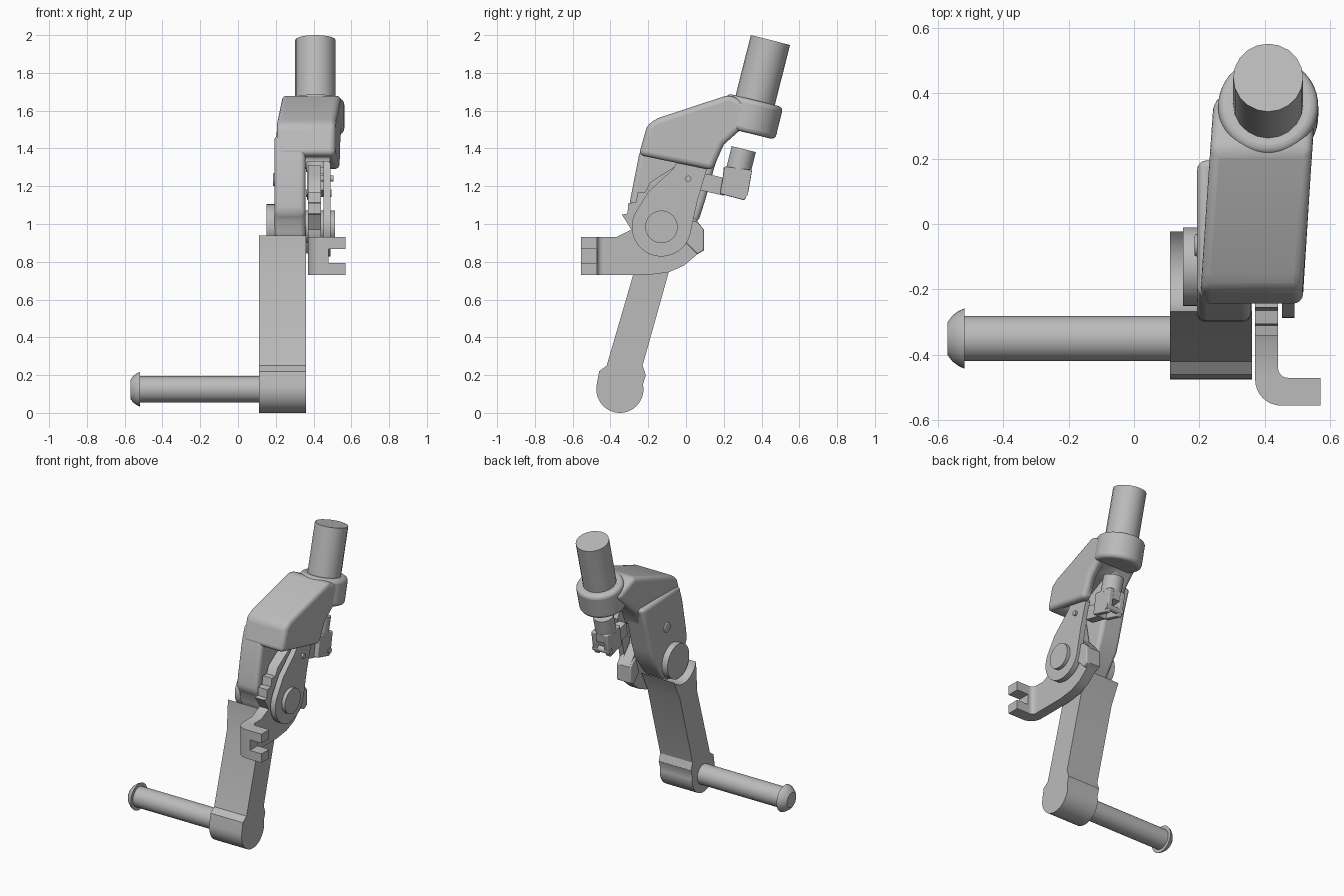
import bpy, bmesh
from math import sin, cos, radians
from mathutils import Vector, Matrix

if "Cube" in bpy.data.objects:
    bpy.data.objects.remove(bpy.data.objects["Cube"])

metal = bpy.data.materials.new("plain_grey_metal")
metal.use_nodes = True
GREY = (0.5, 0.5, 0.5, 1)
metal.diffuse_color = GREY
metal.node_tree.nodes["Principled BSDF"].inputs["Base Color"].default_value = GREY

PIVOT = (-0.13, 0.985)
TILT = Vector((0, 0.24, 0.97)).normalized()


def finish(name, bm, bevel=0, cutter=None):
    bmesh.ops.recalc_face_normals(bm, faces=bm.faces)
    mesh = bpy.data.meshes.new(name)
    bm.to_mesh(mesh)
    bm.free()
    mesh.materials.append(metal)
    ob = bpy.data.objects.new(name, mesh)
    bpy.context.collection.objects.link(ob)
    if bevel:
        mod = ob.modifiers.new("rounding", "BEVEL")
        mod.width = bevel
        mod.segments = 4
        mod.angle_limit = radians(35)
    if cutter:
        mod = ob.modifiers.new("slot", "BOOLEAN")
        mod.operation = "DIFFERENCE"
        mod.object = cutter
        mod.solver = "EXACT"
    bpy.ops.object.select_all(action="DESELECT")
    ob.select_set(True)
    bpy.context.view_layer.objects.active = ob
    bpy.ops.object.shade_smooth_by_angle(angle=radians(30))
    return ob


def arc(centre, r, a0, a1, n=14):
    angles = [radians(a0 + (a1 - a0) * i / n) for i in range(n + 1)]
    return [(centre[0] + r * cos(a), centre[1] + r * sin(a)) for a in angles]


def prism(name, profile, x0, x1, bevel=0, lean=0, cutter=None):
    """Side profile (y, z) extruded across x; lean shifts x towards the rear."""
    bm = bmesh.new()
    rows = [[bm.verts.new((x + lean * max(0, y + 0.2), y, z)) for y, z in profile]
            for x in (x0, x1)]
    bm.faces.new(rows[0])
    bm.faces.new(rows[1])
    n = len(profile)
    for i in range(n):
        j = (i + 1) % n
        bm.faces.new((rows[0][i], rows[0][j], rows[1][j], rows[1][i]))
    return finish(name, bm, bevel, cutter)


def rod(name, start, end, r0, r1=None, bevel=0, sides=40):
    start, end = Vector(start), Vector(end)
    axis = end - start
    bm = bmesh.new()
    turn = axis.to_track_quat("Z", "Y").to_matrix().to_4x4()
    bmesh.ops.create_cone(bm, cap_ends=True, segments=sides, radius1=r0,
                          radius2=r0 if r1 is None else r1, depth=axis.length,
                          matrix=Matrix.Translation((start + end) / 2) @ turn)
    return finish(name, bm, bevel)


def cross_rod(name, x0, x1, centre, r, bevel=0):
    return rod(name, (x0, *centre), (x1, *centre), r, bevel=bevel)


# Lower arm with rounded foot and a saddle under the pivot
foot = (-0.35, 0.125)
prism("lower_arm",
      arc(PIVOT, 0.145, 198, 318) + [(-0.09, 0.75), (-0.23, 0.25), (-0.213, 0.2)]
      + arc(foot, 0.125, 12, -190, 24) + [(-0.46, 0.22), (-0.42, 0.25), (-0.28, 0.73)],
      0.11, 0.36)

# Peg with domed head
cross_rod("peg", -0.53, 0.12, (-0.35, 0.125), 0.069)
bm = bmesh.new()
dome = [(-0.57, 0), (-0.57, 0.05), (-0.555, 0.07), (-0.535, 0.085), (-0.518, 0.092), (-0.518, 0)]
verts = [bm.verts.new((x, -0.35, 0.125 + r)) for x, r in dome]
edges = [bm.edges.new(pair) for pair in zip(verts, verts[1:])]
bmesh.ops.spin(bm, geom=verts + edges, cent=(0, -0.35, 0.125), axis=(1, 0, 0),
               angle=radians(360), steps=40)
bmesh.ops.remove_doubles(bm, verts=bm.verts, dist=0.0005)
finish("peg_head", bm)

# Housing: hollow upper block, side cheek, clamp collar
slot = prism("housing_slot_cutter",
             [(-0.08, 1.2), (-0.08, 1.38), (0.12, 1.48), (0.4, 1.5), (0.4, 1.2)], 0.365, 0.485)
slot.hide_render = True
slot.hide_viewport = True
slot.display_type = "WIRE"
prism("housing_block",
      [(-0.25, 1.365), (-0.205, 1.525), (-0.15, 1.56), (0.23, 1.685), (0.4, 1.6),
       (0.29, 1.5), (0.2, 1.42), (0.14, 1.285)],
      0.203, 0.515, 0.028, 0.07, slot)
prism("housing_cheek",
      [(-0.215, 1.47), (-0.25, 1.36), (-0.295, 1.13), (-0.3, 1.06), (-0.275, 1.02)]
      + arc(PIVOT, 0.135, 190, 320) + [(0.07, 1.03), (0.1, 1.12), (0.15, 1.3), (0.2, 1.45)],
      0.193, 0.357, 0.025)
collar = Vector((0.41, 0.345, 1.57))
rod("clamp_collar", collar - TILT * 0.09, collar + TILT * 0.088, 0.153, bevel=0.025, sides=48)

# Tilted tube
tube_top = Vector((0.41, 0.447, 1.974))
rod("tube", collar, tube_top, 0.107, sides=20)

# Pivot and side pin
cross_rod("pivot_cap", 0.15, 0.21, PIVOT, 0.12)
cross_rod("pivot_shaft", 0.2, 0.514, PIVOT, 0.086)
cross_rod("cheek_pin", 0.185, 0.22, (-0.065, 1.235), 0.034, 0.006)

# Toothed hook arm, with a bent and notched front end
prism("hook_arm",
      [(-0.475, 0.73), (-0.475, 0.93), (-0.37, 0.93), (-0.29, 0.97), (-0.32, 1.02),
       (-0.34, 1.05), (-0.31, 1.055), (-0.305, 1.11), (-0.265, 1.115), (-0.255, 1.17),
       (-0.215, 1.17), (-0.19, 1.22), (-0.13, 1.26), (-0.05, 1.31), (-0.03, 1.25),
       (0.0, 1.08), (0.055, 1.02), (0.095, 0.97), (0.095, 0.86), (0.06, 0.84),
       (-0.01, 0.78), (-0.09, 0.745), (-0.2, 0.73)],
      0.37, 0.44)
prism("hook_heel", [(0.0, 0.9), (0.03, 1.02), (0.06, 1.01), (0.095, 0.97),
                    (0.095, 0.86), (0.06, 0.84)], 0.36, 0.47, 0.008)


def slab(name, outline, z0, z1):
    bm = bmesh.new()
    face = bm.faces.new([bm.verts.new((x, y, z0)) for x, y in outline])
    new = bmesh.ops.extrude_face_region(bm, geom=[face])["geom"]
    bmesh.ops.translate(bm, vec=(0, 0, z1 - z0),
                        verts=[v for v in new if isinstance(v, bmesh.types.BMVert)])
    return finish(name, bm)


bend = ([(0.37, -0.465)] + arc((0.45, -0.475), 0.08, 180, 270, 8)
        + [(0.48, -0.555), (0.48, -0.47)] + arc((0.47, -0.44), 0.03, 270, 180, 5) + [(0.44, -0.42), (0.37, -0.42)])
slab("hook_bend", bend, 0.73, 0.93)
for side, z in (("lower", 0.73), ("upper", 0.867)):
    slab(side + "_hook_prong", [(0.475, -0.555), (0.57, -0.555), (0.57, -0.47), (0.475, -0.47)],
         z, z + 0.063)

# Release lever
prism("release_lever",
      arc(PIVOT, 0.157, 150, 345, 24)
      + [(0.06, 1.12), (0.11, 1.29), (0.09, 1.33), (-0.04, 1.34), (-0.07, 1.29), (-0.2, 1.17)],
      0.452, 0.49)
cross_rod("lever_pin", 0.44, 0.505, (0.012, 1.24), 0.016)

# Cable fitting behind the lever
prism("fitting_link", [(0.07, 1.18), (0.09, 1.27), (0.22, 1.24), (0.2, 1.15)], 0.4, 0.46)
prism("fitting_web", [(0.19, 1.2), (0.2, 1.3), (0.345, 1.28), (0.335, 1.22)], 0.37, 0.48)
for side, x in (("inner", 0.365), ("outer", 0.455)):
    prism(side + "_fitting_fork",
          [(0.18, 1.16), (0.205, 1.305), (0.35, 1.285), (0.33, 1.17), (0.31, 1.125)],
          x, x + 0.035, 0.006)
cross_rod("fitting_pin", 0.36, 0.495, (0.308, 1.162), 0.02)
ferrule = Vector((0.425, 0.277, 1.28))
rod("cable_ferrule", ferrule, ferrule + TILT * 0.12, 0.066)
